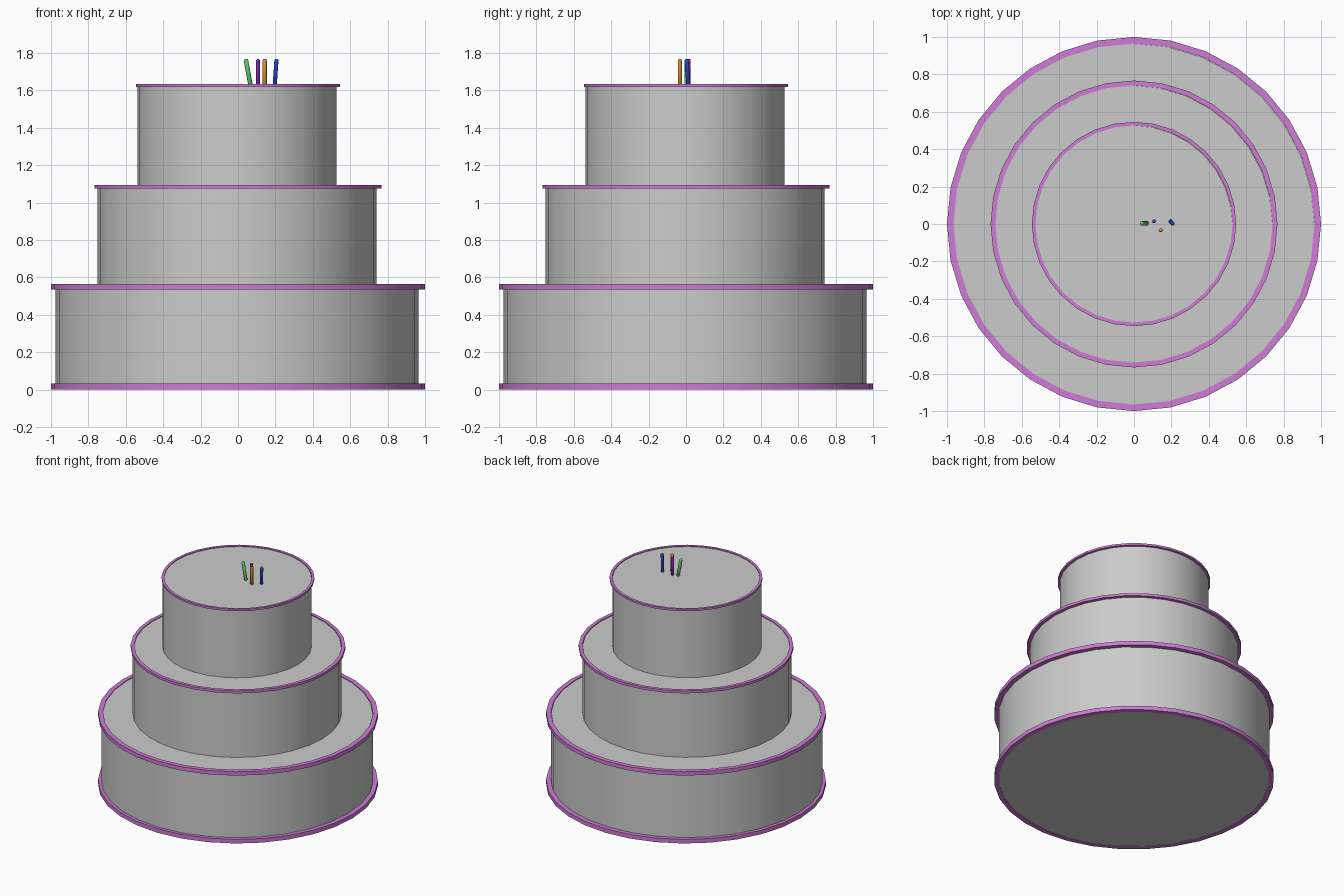
import bpy, bmesh, math
from mathutils import Vector, Matrix

if "Cube" in bpy.data.objects:
    bpy.data.objects.remove(bpy.data.objects["Cube"])


def material(name, rgb):
    m = bpy.data.materials.new(name)
    m.diffuse_color = (*rgb, 1)
    m.use_nodes = True
    m.node_tree.nodes["Principled BSDF"].inputs["Base Color"].default_value = m.diffuse_color
    return m


def finish(name, bm, mat=None, angle=30):
    bmesh.ops.recalc_face_normals(bm, faces=bm.faces)
    me = bpy.data.meshes.new(name)
    bm.to_mesh(me)
    bm.free()
    ob = bpy.data.objects.new(name, me)
    bpy.context.collection.objects.link(ob)
    if mat:
        me.materials.append(mat)
    bpy.ops.object.select_all(action='DESELECT')
    ob.select_set(True)
    bpy.context.view_layer.objects.active = ob
    bpy.ops.object.shade_smooth_by_angle(angle=math.radians(angle))
    return ob


def lathe(bm, profile, sides, closed=False):
    """Revolve (radius, z) points round z; open profiles get end caps."""
    rings = []
    for r, z in profile:
        rings.append([bm.verts.new((r * math.cos(2 * math.pi * i / sides),
                                    r * math.sin(2 * math.pi * i / sides), z))
                      for i in range(sides)])
    pairs = list(zip(rings, rings[1:]))
    if closed:
        pairs.append((rings[-1], rings[0]))
    for a, b in pairs:
        for i in range(sides):
            j = (i + 1) % sides
            bm.faces.new((a[i], a[j], b[j], b[i]))
    if not closed:
        bm.faces.new(rings[0])
        bm.faces.new(rings[-1])


def tier(name, r, z0, z1):
    bm = bmesh.new()
    lathe(bm, [(r, z0), (r, z1)], 32)
    bmesh.ops.translate(bm, verts=bm.verts, vec=(-0.005, -0.005, 0))
    finish(name, bm)


def trim(name, r_in, r_out, z0, z1):
    bm = bmesh.new()
    lathe(bm, [(r_in, z0), (r_out, z0), (r_out, z1), (r_in, z1)], 32, closed=True)
    finish(name, bm, icing)


def candle(name, base, tip, r, mat):
    base, tip = Vector(base), Vector(tip)
    d = tip - base
    L = d.length
    bm = bmesh.new()
    lathe(bm, [(r * 0.5, 0), (r, r * 0.6), (r, L - r * 0.8),
               (r * 0.75, L - r * 0.25), (r * 0.3, L)], 12)
    rot = Vector((0, 0, 1)).rotation_difference(d).to_matrix().to_4x4()
    bm.transform(Matrix.Translation(base) @ rot)
    finish(name, bm, mat, 60)


icing = material("icing_pink", (0.62, 0.2, 0.66))

# Cake tiers
tier("bottom_tier", 0.97, 0.003, 0.56)
tier("middle_tier", 0.746, 0.55, 1.088)
tier("top_tier", 0.532, 1.08, 1.628)

# Icing trims round the edges
trim("base_trim", 0.965, 1.0, 0.0, 0.032)
trim("bottom_tier_trim", 0.965, 1.0, 0.535, 0.565)
trim("middle_tier_trim", 0.741, 0.767, 1.074, 1.094)
trim("top_tier_trim", 0.527, 0.546, 1.619, 1.634)

# Candles
candle("green_candle", (0.068, 0.003, 1.622), (0.041, 0.003, 1.768), 0.012,
       material("green", (0.12, 0.6, 0.15)))
candle("purple_candle", (0.107, 0.015, 1.622), (0.107, 0.015, 1.768), 0.01,
       material("purple", (0.22, 0.02, 0.45)))
candle("orange_candle", (0.143, -0.033, 1.622), (0.143, -0.033, 1.768), 0.011,
       material("orange", (0.7, 0.28, 0.03)))
candle("blue_candle", (0.196, 0.013, 1.622), (0.206, 0.002, 1.768), 0.011,
       material("blue", (0.02, 0.06, 0.6)))
